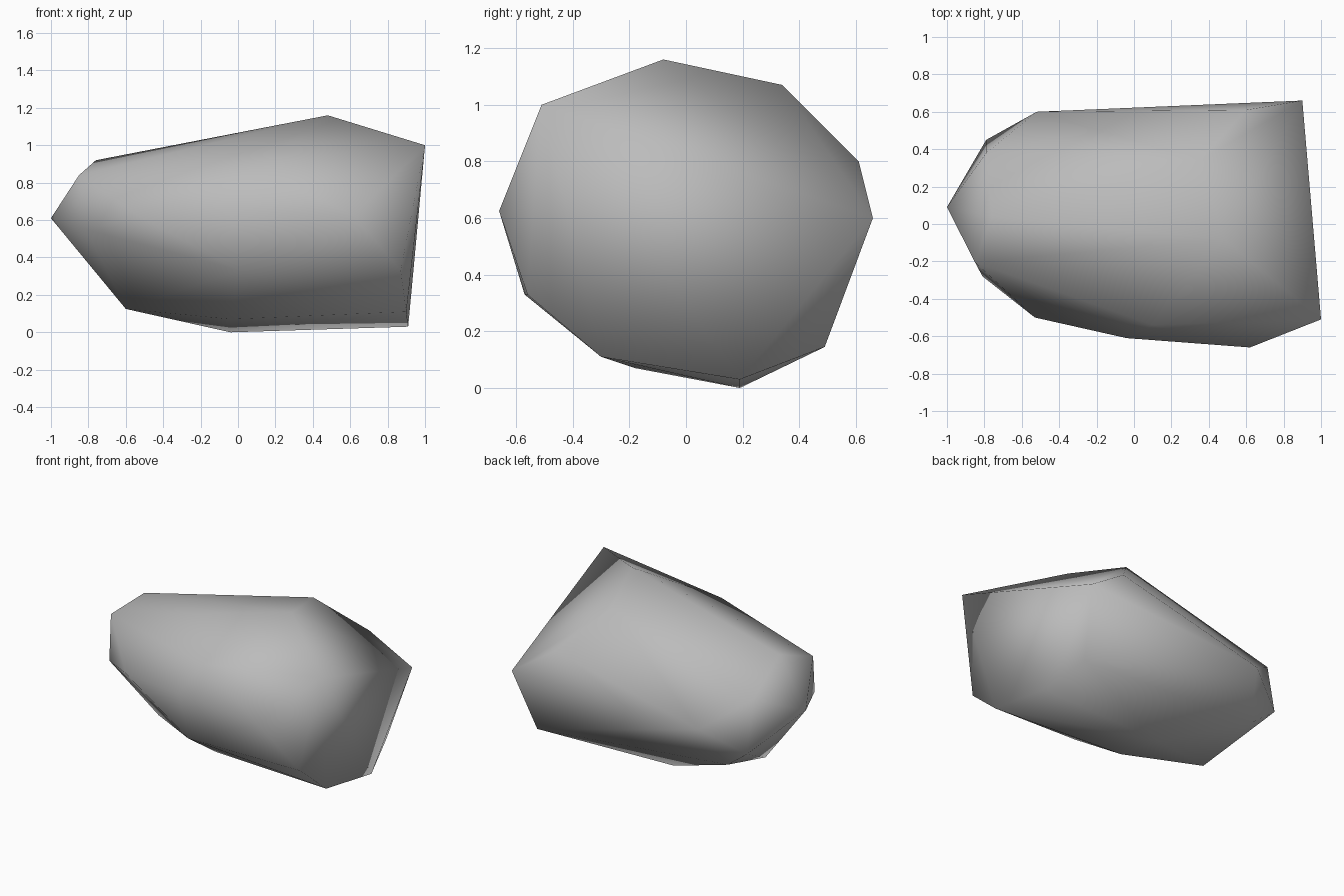
import bpy
import bmesh

if "Cube" in bpy.data.objects:
    bpy.data.objects.remove(bpy.data.objects["Cube"])

# Rock corners, grouped by region
crown = [(0.48, -0.08, 1.16), (0.35, 0.34, 1.07), (-0.76, 0.04, 0.92),
         (0.60, 0.61, 0.80), (0.10, -0.54, 0.87)]
blunt_end = [(1.00, -0.51, 1.00), (0.90, 0.66, 0.60), (0.91, 0.19, 0.03),
             (0.90, -0.30, 0.11), (0.87, -0.56, 0.33), (0.82, 0.49, 0.145)]
pointed_end = [(-1.00, 0.09, 0.61), (-0.85, -0.205, 0.84), (-0.81, -0.28, 0.55),
               (-0.79, 0.38, 0.74), (-0.79, 0.45, 0.38)]
sides = [(0.62, -0.66, 0.625), (-0.04, -0.61, 0.65), (0.01, -0.57, 0.33),
         (-0.53, -0.50, 0.62), (-0.52, 0.60, 0.54)]
base = [(-0.04, 0.19, 0.0), (-0.04, -0.18, 0.07), (-0.60, -0.03, 0.125),
        (-0.62, 0.42, 0.25)]

# Wrap the corners in a faceted boulder
bm = bmesh.new()
for co in crown + blunt_end + pointed_end + sides + base:
    bm.verts.new(co)
hull = bmesh.ops.convex_hull(bm, input=bm.verts)
inside = {g for g in hull["geom_interior"] + hull["geom_unused"]
          if isinstance(g, bmesh.types.BMVert)}
bmesh.ops.delete(bm, geom=list(inside), context='VERTS')
bmesh.ops.recalc_face_normals(bm, faces=bm.faces)

# Soft shading over the low-poly shape
for face in bm.faces:
    face.smooth = True

mesh = bpy.data.meshes.new("rock")
bm.to_mesh(mesh)
bm.free()
rock = bpy.data.objects.new("rock", mesh)
bpy.context.collection.objects.link(rock)

# Plain stone colour
stone = bpy.data.materials.new("stone_grey")
stone.diffuse_color = (0.5, 0.5, 0.5, 1.0)
stone.use_nodes = True
stone.node_tree.nodes["Principled BSDF"].inputs["Base Color"].default_value = stone.diffuse_color
mesh.materials.append(stone)
